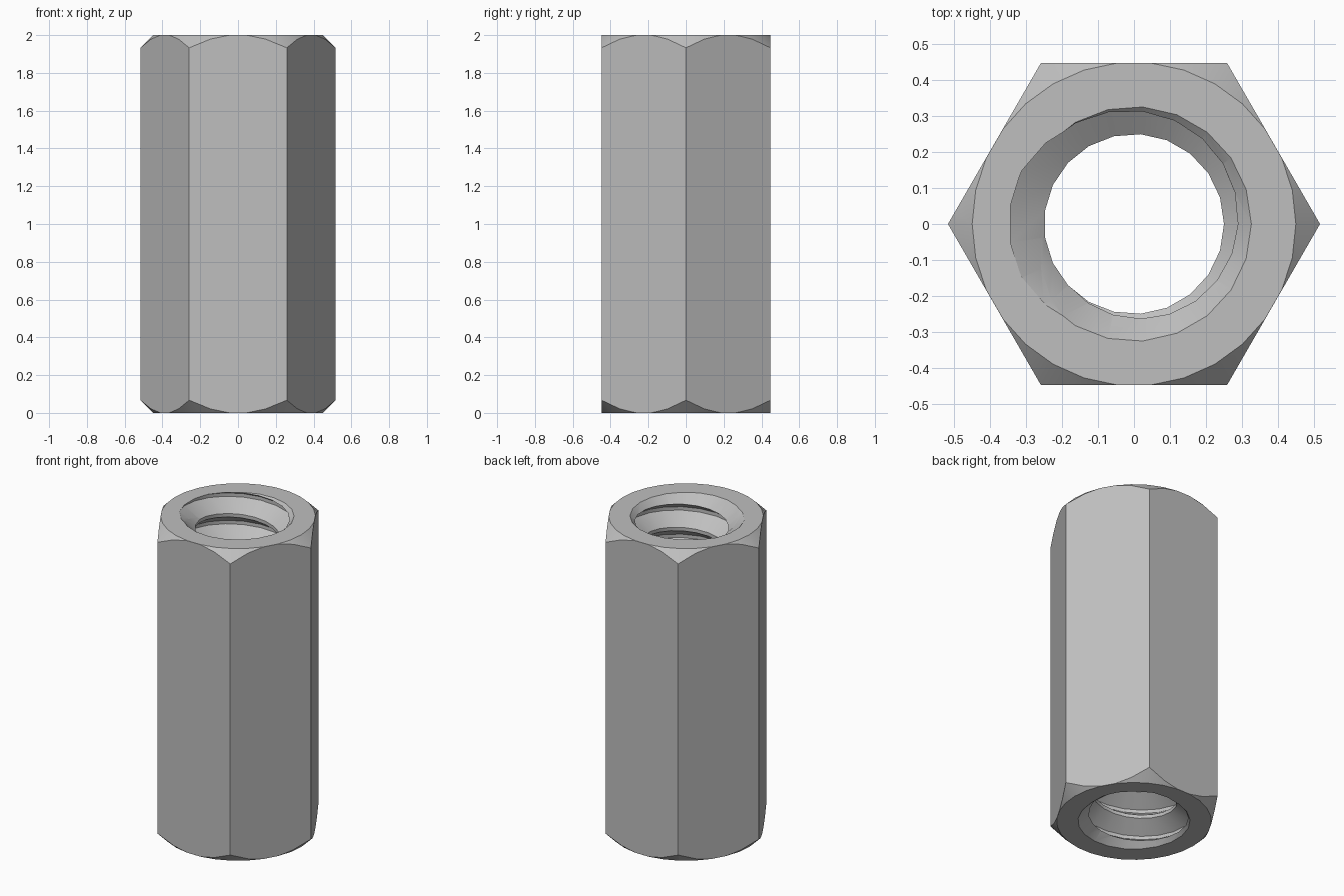
import bpy, bmesh
from math import cos, sin, pi

old = bpy.data.objects.get("Cube")
if old:
    bpy.data.objects.remove(old, do_unlink=True)

HEIGHT = 2.0
FLAT = 0.4475            # centre to hexagon flat
CHAMFER = 0.4495         # radius of the round end faces
MINOR, MAJOR, SINK = 0.25, 0.347, 0.326
PITCH, SIDES = 0.176, 21

steel = bpy.data.materials.new("plain grey steel")
steel.use_nodes = True
grey = (0.52, 0.52, 0.52, 1)
steel.diffuse_color = grey
steel.node_tree.nodes["Principled BSDF"].inputs["Base Color"].default_value = grey


def finish(bm, name):
    bmesh.ops.recalc_face_normals(bm, faces=bm.faces)
    mesh = bpy.data.meshes.new(name)
    bm.to_mesh(mesh)
    bm.free()
    mesh.materials.append(steel)
    obj = bpy.data.objects.new(name, mesh)
    bpy.context.collection.objects.link(obj)
    return obj


def lathe(name, profile, sides):
    """Closed solid from (radius, z) rings."""
    bm = bmesh.new()
    rings = [[bm.verts.new((r * cos(2 * pi * i / sides), r * sin(2 * pi * i / sides), z))
              for i in range(sides)] for r, z in profile]
    for a, b in zip(rings, rings[1:]):
        for i in range(sides):
            j = (i + 1) % sides
            bm.faces.new((a[i], a[j], b[j], b[i]))
    bm.faces.new(rings[0][::-1])
    bm.faces.new(rings[-1])
    return finish(bm, name)


def thread_core(name):
    """Closed right-handed screw solid, longer than the body at both ends."""
    bm = bmesh.new()
    # groove centre passes through the top face at the -x side
    centre = HEIGHT - PITCH / 2
    first = -14 * SIDES
    last = 2 * SIDES
    section = [(MINOR, -7 / 16), (MAJOR, -1 / 16), (MAJOR, 1 / 16), (MINOR, 7 / 16)]
    rows = []
    for s in range(first, last + 1):
        t = s / SIDES
        c, n = cos(2 * pi * t), sin(2 * pi * t)
        rows.append([bm.verts.new((r * c, r * n, centre + PITCH * (t + k)))
                     for r, k in section])
    for s in range(len(rows) - 1):
        a, b = rows[s], rows[s + 1]
        for k in range(3):
            bm.faces.new((a[k], b[k], b[k + 1], a[k + 1]))
        if s + SIDES + 1 < len(rows):
            c, d = rows[s + SIDES], rows[s + SIDES + 1]
            bm.faces.new((a[3], b[3], d[0], c[0]))
    # join the two loose ends of the spiral into closed loops
    loose = [(rows[0][3], rows[SIDES][0]), (rows[-1][0], rows[-1 - SIDES][3])]
    for a, b in loose:
        if not bm.edges.get((a, b)):
            bm.edges.new((a, b))
    # cap both ends with fans
    rim = [e for e in bm.edges if len(e.link_faces) < 2]
    for low in (True, False):
        part = [e for e in rim if (e.verts[0].co.z < HEIGHT / 2) == low]
        z = centre + PITCH * (first / SIDES - 1 if low else last / SIDES + 1)
        hub = bm.verts.new((0, 0, z))
        for e in part:
            bm.faces.new((e.verts[0], e.verts[1], hub))
    return finish(bm, name)


def combine(obj, cutter, operation):
    cutter.hide_render = True
    mod = obj.modifiers.new("cut", "BOOLEAN")
    mod.operation, mod.solver, mod.object = operation, "EXACT", cutter
    bpy.context.view_layer.objects.active = obj
    bpy.ops.object.modifier_apply(modifier=mod.name)
    bpy.data.objects.remove(cutter, do_unlink=True)


# Hexagonal body with conical corner chamfers
corner = FLAT / cos(pi / 6)
body = lathe("hex_coupling_body", [(corner, -0.1), (corner, HEIGHT + 0.1)], 6)
cone = 0.12
envelope = lathe("chamfer_envelope",
                 [(CHAMFER, 0), (CHAMFER + cone, cone),
                  (CHAMFER + cone, HEIGHT - cone), (CHAMFER, HEIGHT)], 30)
combine(body, envelope, "INTERSECT")

# Threaded through hole
combine(body, thread_core("thread_cutter"), "DIFFERENCE")

# Countersinks at both mouths
for end, way in ((0, 1), (HEIGHT, -1)):
    sink = lathe("countersink_cutter",
                 [(SINK + 0.05, end - way * 0.05), (SINK - 0.1, end + way * 0.1)], SIDES)
    combine(body, sink, "DIFFERENCE")

# Smooth round surfaces, keep the edges sharp
bpy.ops.object.select_all(action="DESELECT")
body.select_set(True)
bpy.context.view_layer.objects.active = body
bpy.ops.object.shade_smooth_by_angle(angle=pi / 6)
